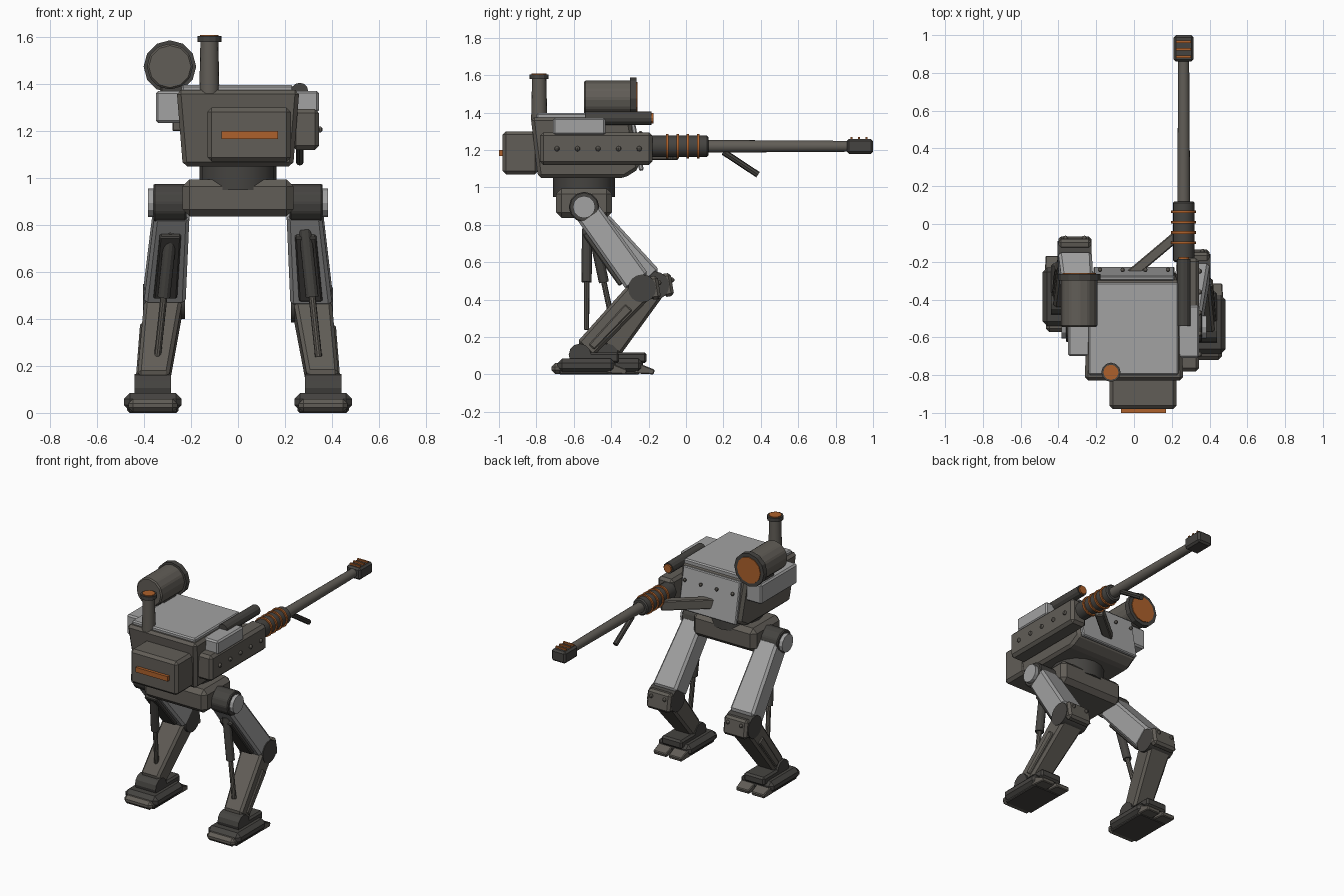
import bpy, bmesh
from math import pi
from mathutils import Vector, Matrix

if "Cube" in bpy.data.objects:
    bpy.data.objects.remove(bpy.data.objects["Cube"])


def mat(name, c):
    m = bpy.data.materials.new(name)
    m.diffuse_color = (*c, 1)
    m.use_nodes = True
    m.node_tree.nodes["Principled BSDF"].inputs["Base Color"].default_value = m.diffuse_color
    return m


BODY = mat("warm_grey", (0.12, 0.11, 0.095))
DARK = mat("dark_grey", (0.06, 0.057, 0.052))
LIGHT = mat("light_grey", (0.36, 0.36, 0.36))
GLOW = mat("orange", (0.42, 0.12, 0.025))


def finish(name, bm, m, bevel=0, smooth=False):
    bmesh.ops.recalc_face_normals(bm, faces=bm.faces)
    me = bpy.data.meshes.new(name)
    bm.to_mesh(me)
    bm.free()
    ob = bpy.data.objects.new(name, me)
    bpy.context.collection.objects.link(ob)
    me.materials.append(m)
    if bevel:
        b = ob.modifiers.new("bevel", 'BEVEL')
        b.width, b.segments, b.limit_method = bevel, 1, 'ANGLE'
        b.angle_limit = 0.4
    if smooth:
        bpy.ops.object.select_all(action='DESELECT')
        ob.select_set(True)
        bpy.context.view_layer.objects.active = ob
        bpy.ops.object.shade_smooth_by_angle(angle=0.5)
    return ob


def box(name, x, y, z, m=BODY, bevel=0.012):
    """Box from (min, max) ranges."""
    bm = bmesh.new()
    s = Matrix.Diagonal((x[1] - x[0], y[1] - y[0], z[1] - z[0], 1))
    t = Matrix.Translation((sum(x) / 2, sum(y) / 2, sum(z) / 2))
    bmesh.ops.create_cube(bm, size=1, matrix=t @ s)
    return finish(name, bm, m, bevel)


def rod(name, p0, p1, r, m=BODY, n=16, r2=None, bevel=0):
    """Cylinder or cone between two points."""
    a, b = Vector(p0), Vector(p1)
    d = b - a
    mtx = Matrix.Translation((a + b) / 2) @ d.to_track_quat('Z', 'Y').to_matrix().to_4x4()
    bm = bmesh.new()
    bmesh.ops.create_cone(bm, cap_ends=True, segments=n, radius1=r,
                          radius2=r if r2 is None else r2, depth=d.length, matrix=mtx)
    return finish(name, bm, m, bevel, n > 12)


def limb(name, p0, p1, w0, w1, t0, t1, m=BODY, bevel=0.015):
    """Tapered bar whose width runs along x."""
    a, b = Vector(p0), Vector(p1)
    side = Vector((1, 0, 0))
    nrm = (b - a).cross(side).normalized()
    bm = bmesh.new()
    rings = []
    for p, w, t in ((a, w0, t0), (b, w1, t1)):
        rings.append([bm.verts.new(p + side * w / 2 * i + nrm * t / 2 * j)
                      for i, j in ((-1, -1), (1, -1), (1, 1), (-1, 1))])
    bm.faces.new(rings[0])
    bm.faces.new(rings[1])
    for i in range(4):
        k = (i + 1) % 4
        bm.faces.new((rings[0][i], rings[0][k], rings[1][k], rings[1][i]))
    return finish(name, bm, m, bevel)


def rivet(name, p, r=0.012):
    bm = bmesh.new()
    bmesh.ops.create_uvsphere(bm, u_segments=8, v_segments=6, radius=r,
                              matrix=Matrix.Translation(p))
    return finish(name, bm, BODY)


# hull: side profile (y, z, half width) lofted across x
prof = [(-0.83, 1.375, 0.262), (-0.79, 1.05, 0.235), (-0.33, 1.05, 0.235),
        (-0.25, 1.10, 0.23), (-0.30, 1.375, 0.245)]
bm = bmesh.new()
L, R = ([bm.verts.new((s * w, y, z)) for y, z, w in prof] for s in (-1, 1))
bm.faces.new(L)
bm.faces.new(R)
for i in range(5):
    k = (i + 1) % 5
    bm.faces.new((L[i], L[k], R[k], R[i]))
finish("hull", bm, BODY, 0.018)
box("roof_plate", (-0.24, 0.235), (-0.80, -0.31), (1.36, 1.397), LIGHT, 0.008)
limb("glacis_plate", (0, -0.288, 1.365), (0, -0.238, 1.09), 0.43, 0.43, 0.025, 0.025, LIGHT, 0.006)
for x in (-0.18, -0.06, 0.06, 0.18):
    rivet("glacis_rivet", (x, -0.243, 1.29))

# rear pack with glowing slot
box("rear_pack", (-0.13, 0.225), (-0.98, -0.79), (1.07, 1.30), BODY, 0.018)
box("rear_slot", (-0.07, 0.17), (-1.0, -0.97), (1.167, 1.20), GLOW, 0)

# side pods and gun housing
box("left_pod", (-0.35, -0.23), (-0.70, -0.31), (1.235, 1.37), LIGHT, 0.01)
box("left_pod_mount", (-0.28, -0.22), (-0.62, -0.38), (1.20, 1.25), BODY, 0.005)
box("right_pod", (0.23, 0.345), (-0.71, -0.43), (1.28, 1.372), LIGHT, 0.01)
box("gun_housing", (0.23, 0.345), (-0.78, -0.18), (1.12, 1.295), BODY, 0.018)
for i in range(5):
    rivet("housing_rivet", (0.347, -0.69 + i * 0.11, 1.207), 0.014)

# cannon
GX, GZ = 0.263, 1.22
rod("gun_sleeve", (GX, -0.20, GZ), (GX, 0.12, GZ), 0.057, DARK, 16, bevel=0.008)
for i in range(4):
    y = -0.10 + i * 0.055
    rod("cooling_ring", (GX, y - 0.007, GZ), (GX, y + 0.007, GZ), 0.066, GLOW)
rod("barrel", (GX, 0.10, GZ), (GX, 0.88, GZ), 0.034, BODY, r2=0.029)
box("muzzle", (GX - 0.053, GX + 0.053), (0.86, 1.0), (GZ - 0.04, GZ + 0.04), DARK, 0.012)
for y in (0.885, 0.925, 0.965):
    box("muzzle_vent", (GX - 0.04, GX + 0.04), (y - 0.006, y + 0.006), (1.25, 1.27), GLOW, 0)
rod("gun_strut", (GX, 0.20, 1.19), (GX, 0.385, 1.068), 0.017, DARK, 8)
rod("sight_tube", (GX, -0.54, 1.37), (GX, -0.185, 1.37), 0.036, DARK, 12)
rod("sight_lens", (GX, -0.20, 1.37), (GX, -0.175, 1.37), 0.028, GLOW, 12)
a, b = Vector((-0.02, -0.27, 1.18)), Vector((0.23, -0.06, 1.18))
brace = box("gun_brace", (-0.165, 0.165), (-0.027, 0.027), (-0.033, 0.033), BODY, 0.006)
brace.location = (a + b) / 2
brace.rotation_euler = (0, 0, (b - a).xy.angle_signed(Vector((1, 0))))

# searchlight
box("lamp_bracket", (-0.33, -0.22), (-0.48, -0.34), (1.35, 1.40), DARK, 0.006)
rod("lamp_body", (-0.29, -0.545, 1.475), (-0.29, -0.29, 1.475), 0.098, BODY, 12, bevel=0.008)
rod("lamp_rim", (-0.29, -0.30, 1.475), (-0.29, -0.264, 1.475), 0.112, DARK, 12)
rod("lamp_lens", (-0.29, -0.27, 1.475), (-0.29, -0.259, 1.475), 0.088, GLOW, 12)

# exhaust stack
rod("stack", (-0.122, -0.785, 1.36), (-0.122, -0.785, 1.59), 0.043, BODY, 16, 0.038)
rod("stack_cap", (-0.122, -0.785, 1.58), (-0.122, -0.785, 1.605), 0.051, DARK, 12)
rod("stack_glow", (-0.122, -0.785, 1.60), (-0.122, -0.785, 1.61), 0.04, GLOW, 12)

# pelvis and turret ring
rod("turret_ring", (0, -0.545, 0.95), (0, -0.545, 1.06), 0.165, DARK, 16)
box("pelvis", (-0.237, 0.237), (-0.695, -0.395), (0.837, 0.995), BODY, 0.03)

# legs: side, knee y/z, ankle y
for s, side, ky, kz, ay in ((1, "right", -0.235, 0.46, -0.567), (-1, "left", -0.165, 0.475, -0.42)):
    hy, hz, az = -0.545, 0.895, 0.105

    def X(*v):
        return tuple(sorted(s * i for i in v))

    n = side + "_"
    rod(n + "hip", (s * 0.22, hy, hz), (s * 0.36, hy, hz), 0.082, DARK, 12, bevel=0.006)
    rod(n + "hip_cap", (s * 0.35, hy, hz), (s * 0.384, hy, hz), 0.06, LIGHT, 12)
    hip, knee = Vector((s * 0.28, hy, hz)), Vector((s * 0.315, ky, kz))
    ankle = Vector((s * 0.365, ay, az))
    limb(n + "thigh", hip.lerp(knee, 0.05), hip.lerp(knee, 0.92), 0.15, 0.178, 0.14, 0.145, LIGHT)
    off = Vector((0, -0.064, -0.045))
    limb(n + "thigh_inset", hip.lerp(knee, 0.22) + off, hip.lerp(knee, 0.85) + off,
         0.09, 0.1, 0.03, 0.03, DARK, 0.006)
    rod(n + "knee", (s * 0.225, ky, kz), (s * 0.405, ky, kz), 0.075, DARK, 16)
    limb(n + "knee_plate", (s * 0.313, ky + 0.055, kz + 0.065), (s * 0.313, ky + 0.075, kz - 0.058),
         0.175, 0.175, 0.055, 0.055, BODY)
    for dx in (-0.05, 0.05):
        rivet(n + "knee_rivet", (s * 0.313 + dx, ky + 0.091, kz + 0.03), 0.013)
    limb(n + "shin", knee, ankle.lerp(knee, 0.08), 0.165, 0.135, 0.135, 0.115, BODY)
    d = Vector((s * 0.012, 0.012, -0.012))
    limb(n + "shin_panel", knee.lerp(ankle, 0.25) + d, knee.lerp(ankle, 0.85) + d,
         0.155, 0.13, 0.05, 0.04, BODY, 0.006)

    # hydraulic ram behind the thigh
    top, low = Vector((s * 0.285, -0.53 + (0.03 if s < 0 else 0), 0.78)), Vector((s * 0.343, ay + 0.035, 0.24))
    rod(n + "ram_cylinder", top, top.lerp(low, 0.53), 0.027, DARK, 12)
    rod(n + "ram_rod", top.lerp(low, 0.5), low, 0.015, BODY, 10)

    # ankle and foot
    rod(n + "ankle", (s * 0.285, ay, az), (s * 0.44, ay, az), 0.06, DARK, 12)
    box(n + "ankle_block", X(0.285, 0.44), (ay - 0.05, ay + 0.21), (0.06, 0.118), DARK)
    box(n + "foot", X(0.24, 0.485), (ay - 0.12, ay + 0.19), (0.008, 0.085), DARK, 0.025)
    box(n + "heel", X(0.258, 0.467), (ay - 0.153, ay - 0.06), (0.003, 0.06), BODY, 0.02)
    for x in (0.305, 0.42):
        limb(n + "toe", (s * x, ay + 0.15, 0.035), (s * x, ay + 0.25, 0.013), 0.105, 0.095, 0.06, 0.026, BODY, 0.005)
    box(n + "sole", X(0.26, 0.465), (ay - 0.11, ay + 0.17), (0.0, 0.03), DARK, 0.005)
